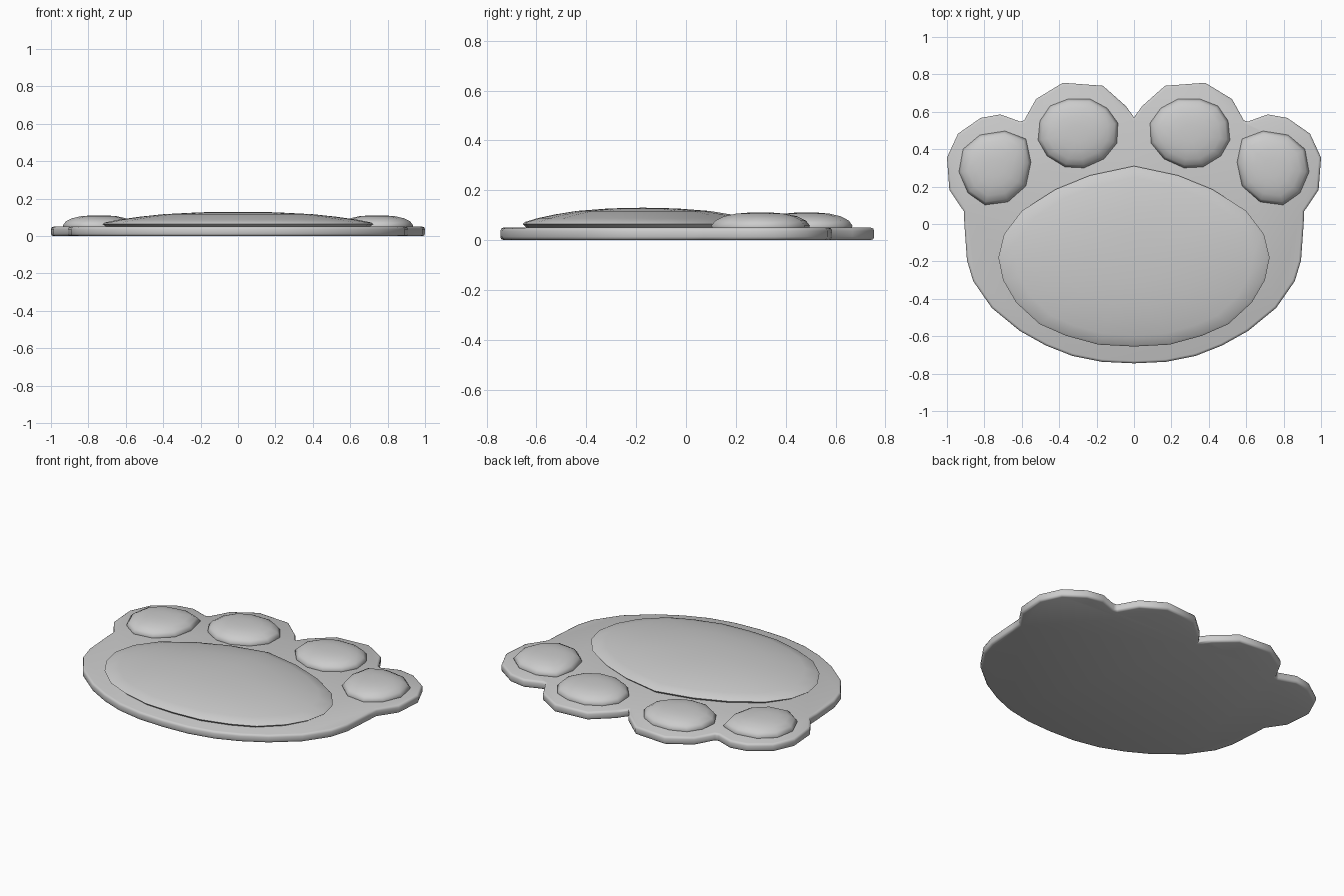
import bpy, bmesh, math
from mathutils import Vector

if "Cube" in bpy.data.objects:
    bpy.data.objects.remove(bpy.data.objects["Cube"])


def finish(name, bm):
    bmesh.ops.recalc_face_normals(bm, faces=bm.faces)
    mesh = bpy.data.meshes.new(name)
    bm.to_mesh(mesh)
    bm.free()
    obj = bpy.data.objects.new(name, mesh)
    bpy.context.collection.objects.link(obj)
    bpy.ops.object.select_all(action='DESELECT')
    obj.select_set(True)
    bpy.context.view_layer.objects.active = obj
    bpy.ops.object.shade_smooth_by_angle(angle=math.radians(60))
    return obj


def mirrored(half):
    # close a half outline whose first and last points lie on x = 0
    return half + [(-x, y) for x, y in half[-2:0:-1]]


def dome(name, outline, profile, top):
    # stack scaled copies of the outline, ending at a single top point
    n = len(outline)
    c = Vector(((min(p[0] for p in outline) + max(p[0] for p in outline)) / 2,
                (min(p[1] for p in outline) + max(p[1] for p in outline)) / 2))
    bm = bmesh.new()
    rings = []
    for s, z in profile:
        rings.append([bm.verts.new((c.x + (x - c.x) * s, c.y + (y - c.y) * s, z))
                      for x, y in outline])
    for a, b in zip(rings, rings[1:]):
        for i in range(n):
            j = (i + 1) % n
            bm.faces.new((a[i], a[j], b[j], b[i]))
    tip = bm.verts.new((c.x, c.y, top))
    for i in range(n):
        bm.faces.new((rings[-1][i], rings[-1][(i + 1) % n], tip))
    bm.faces.new(rings[0])
    return finish(name, bm)


# Flat base plate with rounded rim
base_half = [(0, -.745), (.17, -.737), (.33, -.705), (.47, -.65), (.61, -.572),
             (.76, -.449), (.86, -.305), (.893, -.195), (.907, 0), (.91, .068),
             (.987, .182), (1.0, .355), (.941, .483), (.82, .567), (.715, .586),
             (.61, .548), (.588, .553), (.524, .668), (.38, .755), (.166, .739),
             (.043, .63), (0, .57)]
bm = bmesh.new()
face = bm.faces.new([bm.verts.new((x, y, 0)) for x, y in mirrored(base_half)])
ext = bmesh.ops.extrude_face_region(bm, geom=[face], use_keep_orig=True)
bmesh.ops.translate(bm, vec=(0, 0, .05),
                    verts=[g for g in ext['geom'] if isinstance(g, bmesh.types.BMVert)])
bmesh.ops.recalc_face_normals(bm, faces=bm.faces)
rim = [e for e in bm.edges if abs(e.verts[0].co.z - e.verts[1].co.z) < 1e-4]
bmesh.ops.bevel(bm, geom=rim, offset=.013, segments=2, profile=.5, affect='EDGES')
finish("base_plate", bm)

# Large palm pad
palm_half = [(0, .31), (.235, .26), (.42, .185), (.6, .07), (.695, -.055), (.725, -.18),
             (.7, -.30), (.63, -.42), (.505, -.535), (.365, -.597), (.19, -.645), (0, -.655)]
dome("palm_pad", mirrored(palm_half),
     [(.96, .045), (1, .064), (.98, .073), (.875, .088), (.73, .103), (.55, .117), (.28, .127)], .13)

# Toe pads, mirrored left and right
inner = [(.353, .668), (.235, .668), (.144, .62), (.086, .54), (.091, .433), (.16, .348),
         (.267, .30), (.369, .305), (.465, .364), (.513, .449), (.503, .551), (.449, .631)]
outer = [(.69, .497), (.578, .455), (.551, .33), (.578, .203), (.674, .118), (.797, .102),
         (.888, .166), (.936, .278), (.914, .40), (.824, .476)]
toe_profile = [(.98, .045), (1, .058), (.92, .078), (.75, .095), (.5, .106), (.25, .11)]
for side, s in (("right", 1), ("left", -1)):
    for label, pts in (("inner", inner), ("outer", outer)):
        dome(f"{label}_toe_pad_{side}", [(x * s, y) for x, y in pts], toe_profile, .111)
